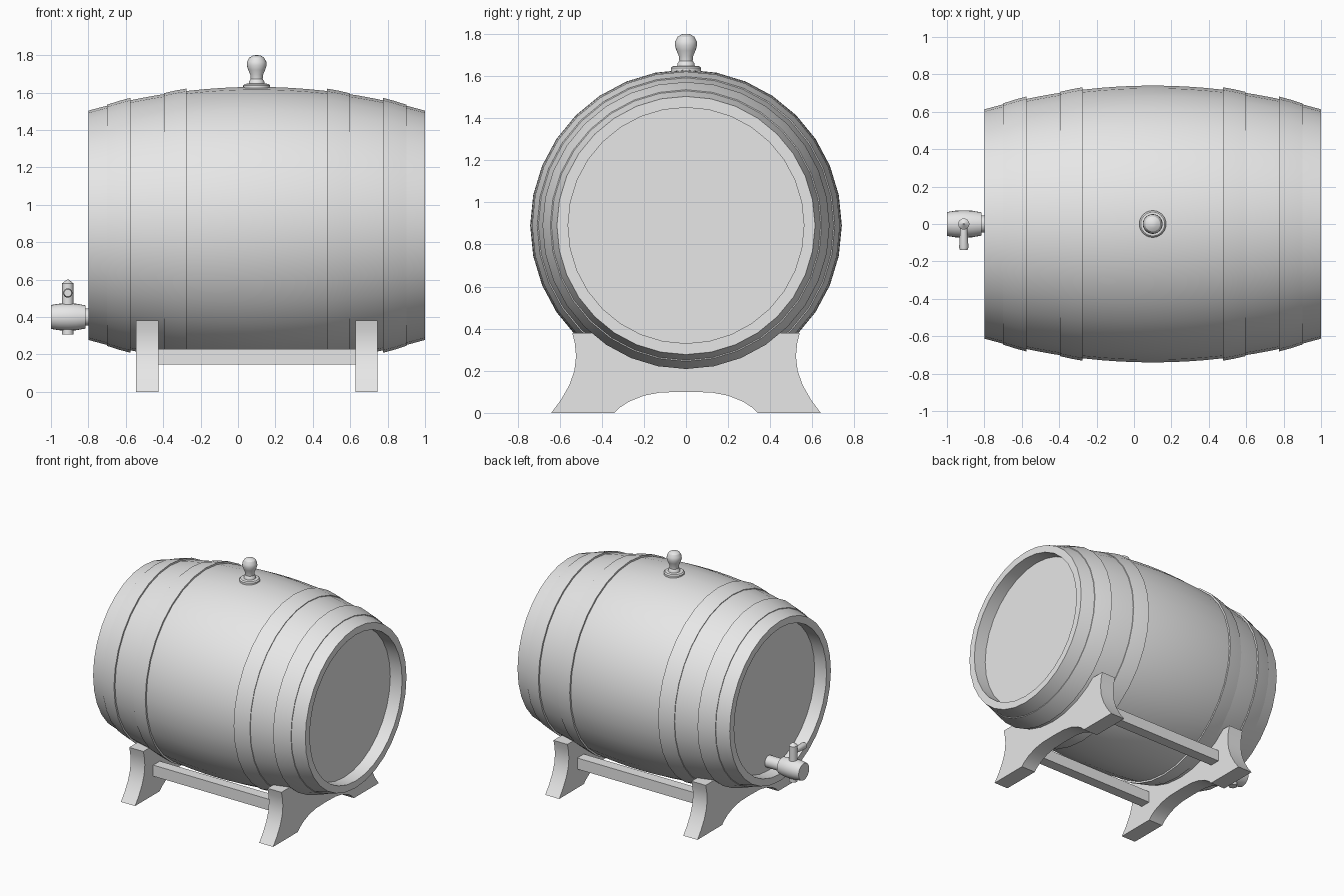
import bpy, bmesh, math
from mathutils import Matrix, Vector

cube = bpy.data.objects.get("Cube")
if cube:
    bpy.data.objects.remove(cube, do_unlink=True)

grey = bpy.data.materials.new("plain_grey")
grey.use_nodes = True
grey.diffuse_color = (0.8, 0.8, 0.8, 1)
grey.node_tree.nodes["Principled BSDF"].inputs["Base Color"].default_value = (0.8, 0.8, 0.8, 1)

ALONG_X = Matrix.Rotation(math.pi / 2, 4, 'Y')
ALONG_Y = Matrix.Rotation(math.pi / 2, 4, 'X')   # points towards the front
UP = Matrix.Identity(4)


def finish(bm, name):
    bmesh.ops.recalc_face_normals(bm, faces=bm.faces)
    mesh = bpy.data.meshes.new(name)
    bm.to_mesh(mesh)
    bm.free()
    mesh.materials.append(grey)
    obj = bpy.data.objects.new(name, mesh)
    bpy.context.collection.objects.link(obj)
    bpy.ops.object.select_all(action='DESELECT')
    obj.select_set(True)
    bpy.context.view_layer.objects.active = obj
    bpy.ops.object.shade_smooth_by_angle(angle=math.radians(30))
    return obj


def lathe(name, profile, centre, axis=UP, sides=32, ring=False):
    """Turn (radius, height) points about an axis; ring closes the profile on itself."""
    bm = bmesh.new()
    rows = []
    for r, h in profile:
        rows.append([bm.verts.new((r * math.cos(a), r * math.sin(a), h))
                     for a in (2 * math.pi * i / sides for i in range(sides))])
    pairs = list(zip(rows, rows[1:]))
    if ring:
        pairs.append((rows[-1], rows[0]))
    for low, high in pairs:
        for i in range(sides):
            j = (i + 1) % sides
            bm.faces.new((low[i], low[j], high[j], high[i]))
    if not ring:
        bm.faces.new(rows[0])
        bm.faces.new(rows[-1])
    bm.transform(Matrix.Translation(Vector(centre)) @ axis)
    return finish(bm, name)


def box(name, low, high):
    bm = bmesh.new()
    bmesh.ops.create_cube(bm, size=1)
    low, high = Vector(low), Vector(high)
    bm.transform(Matrix.Translation((low + high) / 2) @ Matrix.Diagonal((*(high - low), 1)))
    return finish(bm, name)


# Barrel body with recessed ends
CENTRE = (0.1, 0, 0.89)
HALF, INNER, RECESS = 0.9, 0.56, 0.1


def bulge(h):
    return 0.74 - 0.127 * (h / HALF) ** 2


staves = [(bulge(h), h) for h in (HALF * i / 10 for i in range(-10, 11))]
d = HALF - RECESS
lathe("barrel_body", [(INNER, -d), (INNER, -HALF)] + staves + [(INNER, HALF), (INNER, d)],
      CENTRE, ALONG_X)

# Two hoops towards each end
for side, label in ((-1, "right"), (1, "left")):
    for kind, start, stop in (("outer", 0.8, 0.675), ("inner", 0.495, 0.375)):
        mid = (start + stop) / 2
        points = [(bulge(start) + 0.005, side * start), (bulge(mid) + 0.01, side * mid),
                  (bulge(stop) + 0.013, side * stop), (bulge(stop) - 0.01, side * stop),
                  (bulge(start) - 0.01, side * start)]
        lathe(f"{kind}_hoop_{label}", points, CENTRE, ALONG_X, ring=True)

# Bung with knob on top
lathe("bung", [(0.072, -0.02), (0.072, 0.008), (0.064, 0.016), (0.042, 0.018), (0.04, 0.03),
               (0.032, 0.042), (0.034, 0.065), (0.045, 0.09), (0.053, 0.115), (0.051, 0.135),
               (0.04, 0.156), (0.022, 0.167), (0.006, 0.17)], (0.1, 0, 1.63), sides=24)

# Tap: pipe, body, turning key and handle
TAP = Vector((-0.91, 0, 0.4))
lathe("tap_pipe", [(0.045, 0), (0.045, 0.24)], TAP, ALONG_X, 24)
lathe("tap_body", [(0.064, -0.09), (0.071, -0.045), (0.073, 0), (0.071, 0.045), (0.062, 0.095)],
      TAP, ALONG_X, 24)
lathe("tap_key", [(0.03, -0.095), (0.03, 0.18), (0.004, 0.2)], TAP, UP, 16)
lathe("tap_handle", [(0.018, 0), (0.025, 0.125), (0.02, 0.14)], TAP + Vector((0, 0, 0.128)),
      ALONG_Y, 16)

# Cradle supports: half outline from arch centre round to the saddle, then mirrored
half = [(0.12, 0.097), (0.2, 0.082), (0.27, 0.054), (0.315, 0.025), (0.34, 0), (0.64, 0),
        (0.595, 0.06), (0.555, 0.13), (0.53, 0.2), (0.522, 0.27), (0.528, 0.33), (0.54, 0.38)]
SADDLE = 0.672
limit = math.acos((CENTRE[2] - 0.38) / SADDLE)
for i in range(10, 0, -1):
    a = limit * i / 10
    half.append((SADDLE * math.sin(a), CENTRE[2] - SADDLE * math.cos(a)))
outline = [(0, 0.1)] + half + [(0, CENTRE[2] - SADDLE)] + [(-y, z) for y, z in reversed(half)]

for label, x, width in (("right", -0.545, 0.12), ("left", 0.628, 0.118)):
    bm = bmesh.new()
    face = bm.faces.new([bm.verts.new((x, y, z)) for y, z in outline])
    new = bmesh.ops.extrude_face_region(bm, geom=[face])["geom"]
    bmesh.ops.translate(bm, vec=(width, 0, 0),
                        verts=[v for v in new if isinstance(v, bmesh.types.BMVert)])
    finish(bm, f"cradle_support_{label}")

# Rails joining the supports
for label, y in (("front", -0.38), ("back", 0.38)):
    box(f"{label}_rail", (-0.435, y - 0.04, 0.145), (0.635, y + 0.04, 0.23))
